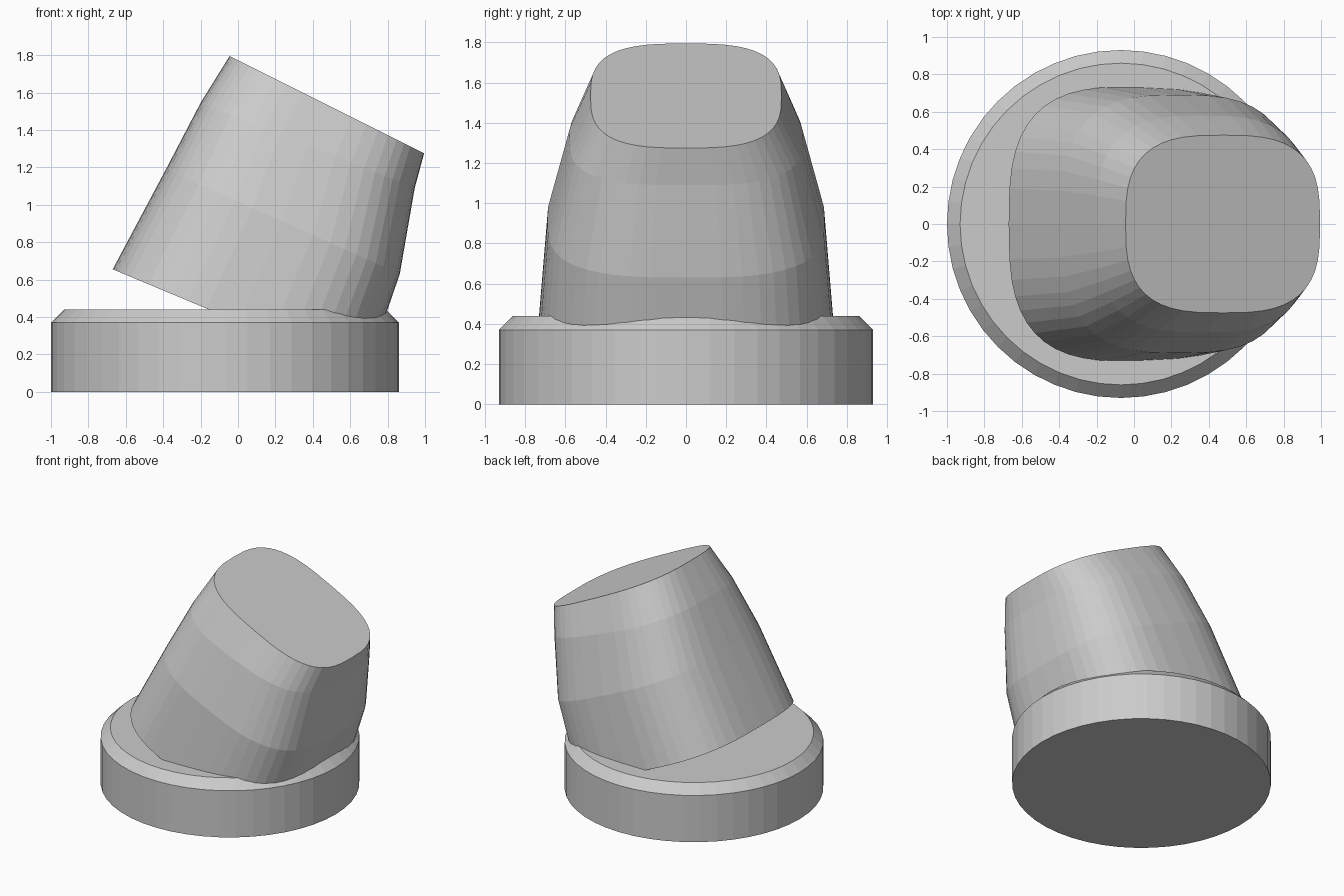
import bpy, bmesh, math

if "Cube" in bpy.data.objects:
    bpy.data.objects.remove(bpy.data.objects["Cube"], do_unlink=True)

SEGMENTS = 48

grey = bpy.data.materials.new("plain grey")
grey.use_nodes = True
grey.diffuse_color = (0.6, 0.6, 0.6, 1)
grey.node_tree.nodes["Principled BSDF"].inputs["Base Color"].default_value = (0.6, 0.6, 0.6, 1)


def ring(left, right, half_width, power):
    """Superellipse spanning from a left to a right (x, z) point."""
    points = []
    for i in range(SEGMENTS):
        a = 2 * math.pi * i / SEGMENTS
        c, s = (math.copysign(abs(v) ** (2 / power), v) for v in (math.cos(a), math.sin(a)))
        t = (1 + c) / 2
        points.append((left[0] + (right[0] - left[0]) * t,
                       half_width * s,
                       left[1] + (right[1] - left[1]) * t))
    return points


def loft(name, rings):
    """Closed, flat-shaded solid through a stack of rings."""
    bm = bmesh.new()
    loops = [[bm.verts.new(p) for p in r] for r in rings]
    for low, high in zip(loops, loops[1:]):
        for i in range(SEGMENTS):
            j = (i + 1) % SEGMENTS
            bm.faces.new((low[i], low[j], high[j], high[i]))
    bm.faces.new(loops[0][::-1])
    bm.faces.new(loops[-1])
    bmesh.ops.recalc_face_normals(bm, faces=bm.faces)
    mesh = bpy.data.meshes.new(name)
    bm.to_mesh(mesh)
    bm.free()
    mesh.materials.append(grey)
    obj = bpy.data.objects.new(name, mesh)
    bpy.context.collection.objects.link(obj)
    return obj


# Round base with a chamfered upper rim
BASE_X = -0.07
base_profile = [(0.93, 0), (0.93, 0.37), (0.86, 0.44)]
loft("round_base", [ring((BASE_X - r, z), (BASE_X + r, z), r, 2) for r, z in base_profile])

# Tilted, tapering block sunk into the base: left point, right point, half width
sections = [
    ((-0.67, 0.655), (0.68, 0.09), 0.735),
    ((-0.385, 1.19), (0.865, 0.63), 0.69),
    ((-0.2, 1.545), (0.945, 1.09), 0.58),
    ((-0.045, 1.795), (0.995, 1.275), 0.475),
]
loft("tilted_block", [ring(*s, 3) for s in sections])
